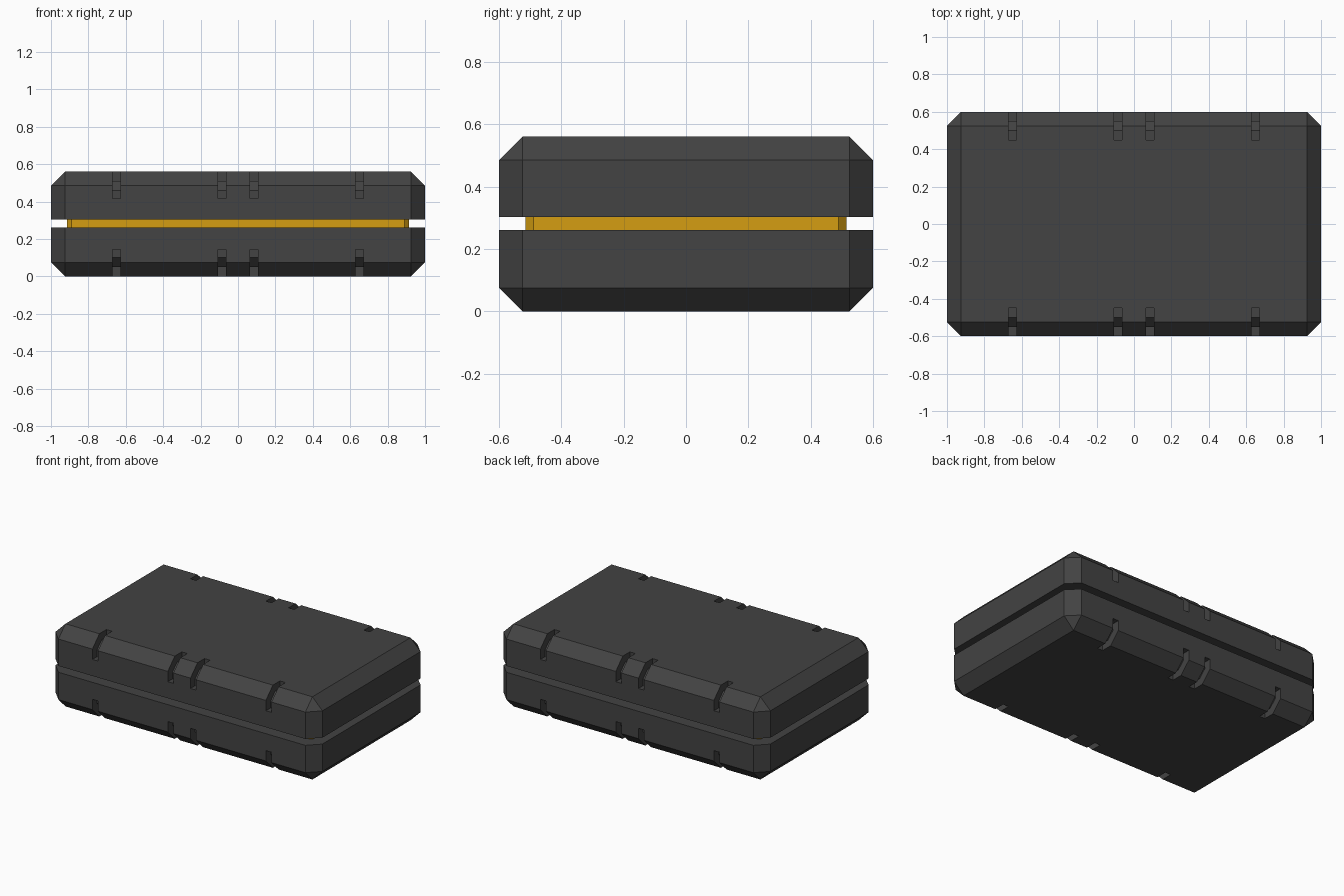
import bpy, bmesh

if "Cube" in bpy.data.objects:
    bpy.data.objects.remove(bpy.data.objects["Cube"])

HX, HY, BEVEL = 1.0, 0.6, 0.075


def material(name, rgb):
    m = bpy.data.materials.new(name)
    m.diffuse_color = (*rgb, 1.0)
    m.use_nodes = True
    m.node_tree.nodes["Principled BSDF"].inputs["Base Color"].default_value = m.diffuse_color
    return m


grey = material("dark grey", (0.056, 0.056, 0.056))
gold = material("gold", (0.66, 0.34, 0.006))


def add_object(name, bm, mat):
    bmesh.ops.recalc_face_normals(bm, faces=bm.faces)
    me = bpy.data.meshes.new(name)
    bm.to_mesh(me)
    bm.free()
    me.materials.append(mat)
    ob = bpy.data.objects.new(name, me)
    bpy.context.collection.objects.link(ob)
    return ob


def box(hx, hy, z0, z1):
    bm = bmesh.new()
    bmesh.ops.create_cube(bm, size=2)
    for v in bm.verts:
        v.co = (v.co.x * hx, v.co.y * hy, z1 if v.co.z > 0 else z0)
    return bm


def bevel(bm, edges, width):
    bmesh.ops.bevel(bm, geom=edges, offset=width, offset_type='OFFSET',
                    segments=1, profile=0.5, affect='EDGES')


def strap_cutter(z_outer, inward):
    # L-shaped grooves wrapping the long edges: (distance from side, from outer face)
    profile = [(-.03, .145), (.05, .145), (.05, .10), (.10, .05),
               (.15, .05), (.15, -.03), (-.03, -.03)]
    bm = bmesh.new()
    for x in (-0.65, -0.085, 0.085, 0.65):
        for side in (-1, 1):
            verts = [bm.verts.new((x - 0.021, side * (HY - a), z_outer + inward * b))
                     for a, b in profile]
            face = bm.faces.new(verts)
            ext = bmesh.ops.extrude_face_region(bm, geom=[face])["geom"]
            for v in ext:
                if isinstance(v, bmesh.types.BMVert):
                    v.co.x += 0.042
    ob = add_object("groove_cutter", bm, grey)
    ob.hide_render = True
    return ob


def shell(name, z_open, z_outer):
    # Half case: every edge chamfered except around the open rim
    bm = box(HX, HY, min(z_open, z_outer), max(z_open, z_outer))
    edges = [e for e in bm.edges
             if not all(abs(v.co.z - z_open) < 1e-4 for v in e.verts)]
    bevel(bm, edges, BEVEL)
    ob = add_object(name, bm, grey)
    cutter = strap_cutter(z_outer, 1 if z_open > z_outer else -1)
    mod = ob.modifiers.new("grooves", 'BOOLEAN')
    mod.operation = 'DIFFERENCE'
    mod.solver = 'EXACT'
    mod.object = cutter
    # Bake the cut and drop the cutter
    bpy.context.view_layer.update()
    dg = bpy.context.evaluated_depsgraph_get()
    mesh = bpy.data.meshes.new_from_object(ob.evaluated_get(dg))
    ob.modifiers.clear()
    ob.data = mesh
    bpy.data.objects.remove(cutter)


shell("lower_case", 0.26, 0.0)
shell("upper_case", 0.303, 0.56)

# Gold core showing in the gap between the halves
bm = box(0.915, 0.515, 0.22, 0.34)
bevel(bm, [e for e in bm.edges
           if abs(e.verts[0].co.z - e.verts[1].co.z) > 0.01], 0.026)
add_object("inner_core", bm, gold)
